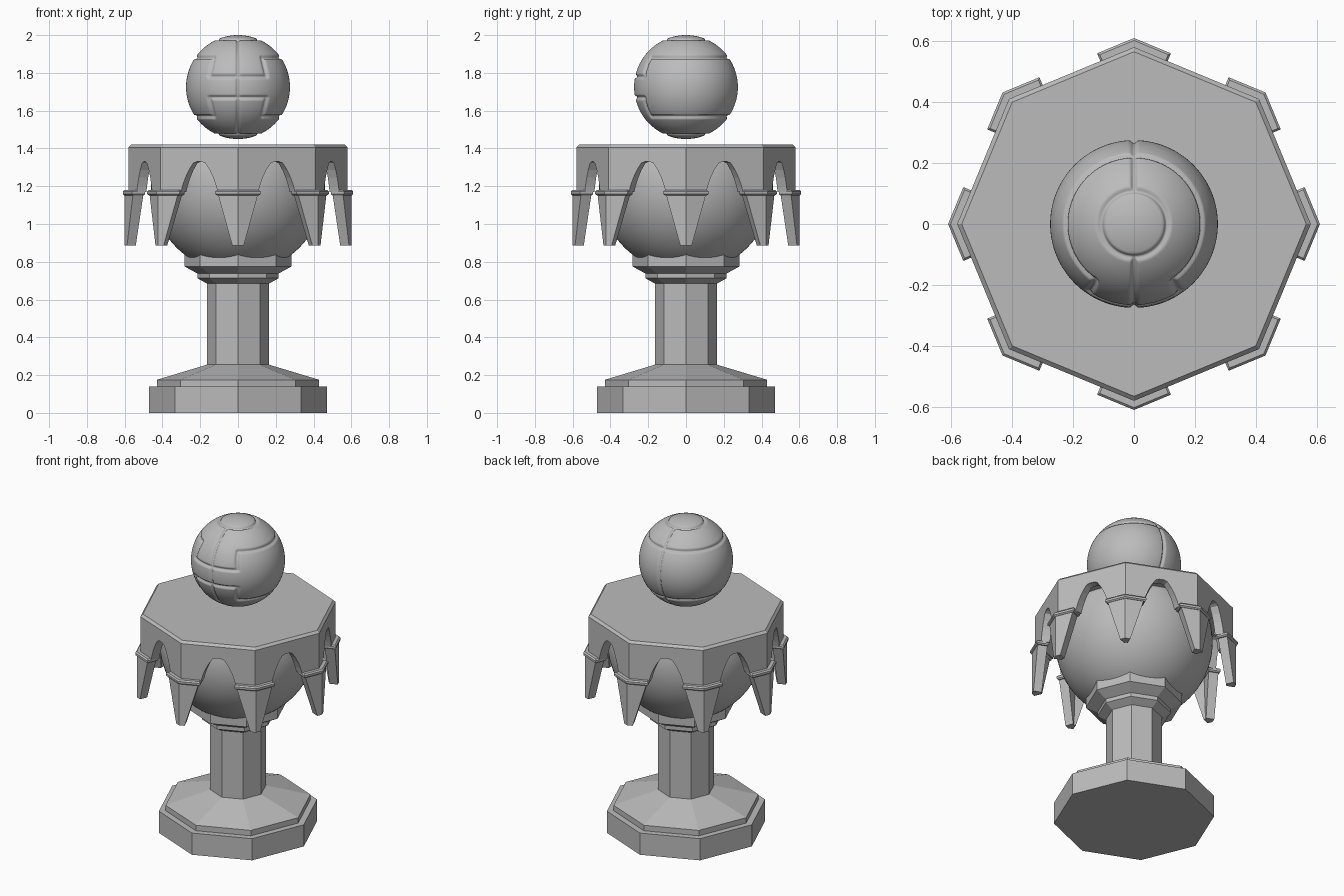
import bpy, bmesh, math
from mathutils import Vector, Matrix

if "Cube" in bpy.data.objects:
    bpy.data.objects.remove(bpy.data.objects["Cube"], do_unlink=True)

stone = bpy.data.materials.new("grey stone")
stone.use_nodes = True
GREY = (0.5, 0.5, 0.5, 1)
stone.diffuse_color = GREY
stone.node_tree.nodes["Principled BSDF"].inputs["Base Color"].default_value = GREY

SIDES = 8
HALF_ANGLE = math.pi / SIDES


def finish(name, bm, smooth=False):
    bmesh.ops.recalc_face_normals(bm, faces=bm.faces)
    for f in bm.faces:
        f.smooth = smooth
    mesh = bpy.data.meshes.new(name)
    bm.to_mesh(mesh)
    bm.free()
    mesh.materials.append(stone)
    obj = bpy.data.objects.new(name, mesh)
    bpy.context.collection.objects.link(obj)
    return obj


def loft(bm, sections):
    """Skin a stack of equal-length closed sections and cap both ends."""
    rings = [[bm.verts.new(p) for p in s] for s in sections]
    n = len(rings[0])
    for a, b in zip(rings, rings[1:]):
        for i in range(n):
            j = (i + 1) % n
            bm.faces.new((a[i], a[j], b[j], b[i]))
    bm.faces.new(rings[0])
    bm.faces.new(rings[-1])


def polar(r, angle, z):
    return Vector((r * math.cos(angle), r * math.sin(angle), z))


def lathe(name, profile, sides=SIDES, smooth=False):
    bm = bmesh.new()
    loft(bm, [[polar(r, math.tau * i / sides, z) for i in range(sides)] for r, z in profile])
    return finish(name, bm, smooth)


# Stand: stepped foot, column and flared collar
lathe("foot", [(0.47, 0), (0.47, 0.14), (0.43, 0.14), (0.43, 0.175), (0.165, 0.255)])
lathe("column", [(0.165, 0.25), (0.165, 0.69)])
lathe("collar", [(0.165, 0.685), (0.215, 0.713), (0.215, 0.738), (0.283, 0.775), (0.283, 0.84)])

# Round bowl under the top
BOWL_R, BOWL_Z, BOWL_STEPS = 0.46, 1.2, 28
bowl = []
for i in range(BOWL_STEPS + 1):
    a = math.radians(-88 + 107 * i / BOWL_STEPS)
    bowl.append((BOWL_R * math.cos(a), BOWL_Z + BOWL_R * math.sin(a)))
lathe("bowl", bowl, 72, True)
bpy.ops.object.select_all(action="DESELECT")

# Lid with a chamfered edge
lathe("lid", [(0.53, 1.34), (0.53, 1.405), (0.58, 1.405), (0.565, 1.42)])

# Arched skirt: one arch in the middle of each side
half_arch = [(0.105, 1.17), (0.095, 1.205), (0.08, 1.245), (0.06, 1.285), (0.035, 1.322), (0.015, 1.33)]
face_half = 0.58 * math.sin(HALF_ANGLE)
outline = [(-face_half, 1.17)] + [(-s, z) for s, z in half_arch]
outline += [(s, z) for s, z in reversed(half_arch)] + [(face_half, 1.17)]
bm = bmesh.new()
for k in range(SIDES):
    a, b = polar(1, math.tau * k / SIDES, 0), polar(1, math.tau * (k + 1) / SIDES, 0)
    columns = []
    for s, z in outline:
        spot = a.lerp(b, 0.5 + s / (2 * face_half))
        columns.append([bm.verts.new((spot.x * r, spot.y * r, h))
                        for r, h in ((0.58, z), (0.58, 1.405), (0.525, 1.405), (0.525, z))])
    for p, q in zip(columns, columns[1:]):
        for i in range(4):
            j = (i + 1) % 4
            bm.faces.new((p[i], q[i], q[j], p[j]))
bmesh.ops.remove_doubles(bm, verts=bm.verts, dist=0.0005)
finish("arched_skirt", bm)


# Tapered pendants folded around the corners, each with a band on top
def folded_section(half, r, thick, z):
    c, s, t = math.cos(HALF_ANGLE), math.sin(HALF_ANGLE), math.tan(HALF_ANGLE)
    x = r - half * t
    inner_x, inner_y = x - thick * c, half - thick * s
    return [Vector(p) for p in ((r, 0, z), (x, half, z), (inner_x, inner_y, z),
                                (r - thick / c, 0, z), (inner_x, -inner_y, z), (x, -half, z))]


PENDANT = [(0.03, 0.6, 0.05, 0.885), (0.107, 0.6, 0.06, 1.16)]
BAND = [(0.112, 0.602, 0.064, 1.152), (0.121, 0.61, 0.074, 1.159),
        (0.121, 0.61, 0.074, 1.172), (0.112, 0.602, 0.064, 1.18)]
for k in range(SIDES):
    turn = Matrix.Rotation(math.tau * k / SIDES, 3, "Z")
    for name, rows in (("pendant", PENDANT), ("pendant_band", BAND)):
        bm = bmesh.new()
        loft(bm, [[turn @ p for p in folded_section(*row)] for row in rows])
        finish(f"{name}_{k + 1}", bm)

# Floating ball with panel grooves
R, BALL_Z = 0.275, 1.725
CAP, BELT, STEP = 0.252, 0.158, 0.056
STEP_IN, STEP_OUT = 0.128, 0.152


def segment_distance(p, a, b):
    ab = b - a
    t = max(0, min(1, (p - a).dot(ab) / ab.length_squared))
    return (p - a - t * ab).length


def groove_distance(p):
    x, z, front = abs(p.x), abs(p.z), p.y < 0
    lat = math.asin(min(1, z / R))
    found = [R * abs(lat - math.asin(CAP / R))]
    if z < CAP:
        found.append(x)
    if not (front and x < STEP_IN):
        found.append(R * abs(lat - math.asin(BELT / R)))
    if front:
        q = Vector((x, z))
        corner = Vector((STEP_OUT, STEP))
        found.append(segment_distance(q, Vector((STEP_IN, BELT)), corner))
        found.append(segment_distance(q, corner, Vector((0, STEP))))
    return min(found)


bm = bmesh.new()
bmesh.ops.create_uvsphere(bm, u_segments=256, v_segments=160, radius=R)
for v in bm.verts:
    d = min(1, groove_distance(v.co) / 0.014)
    v.co *= 1 - 0.04 * (1 - d * d) ** 2
bmesh.ops.translate(bm, verts=bm.verts, vec=(0, 0, BALL_Z))
finish("grooved_ball", bm, True)
